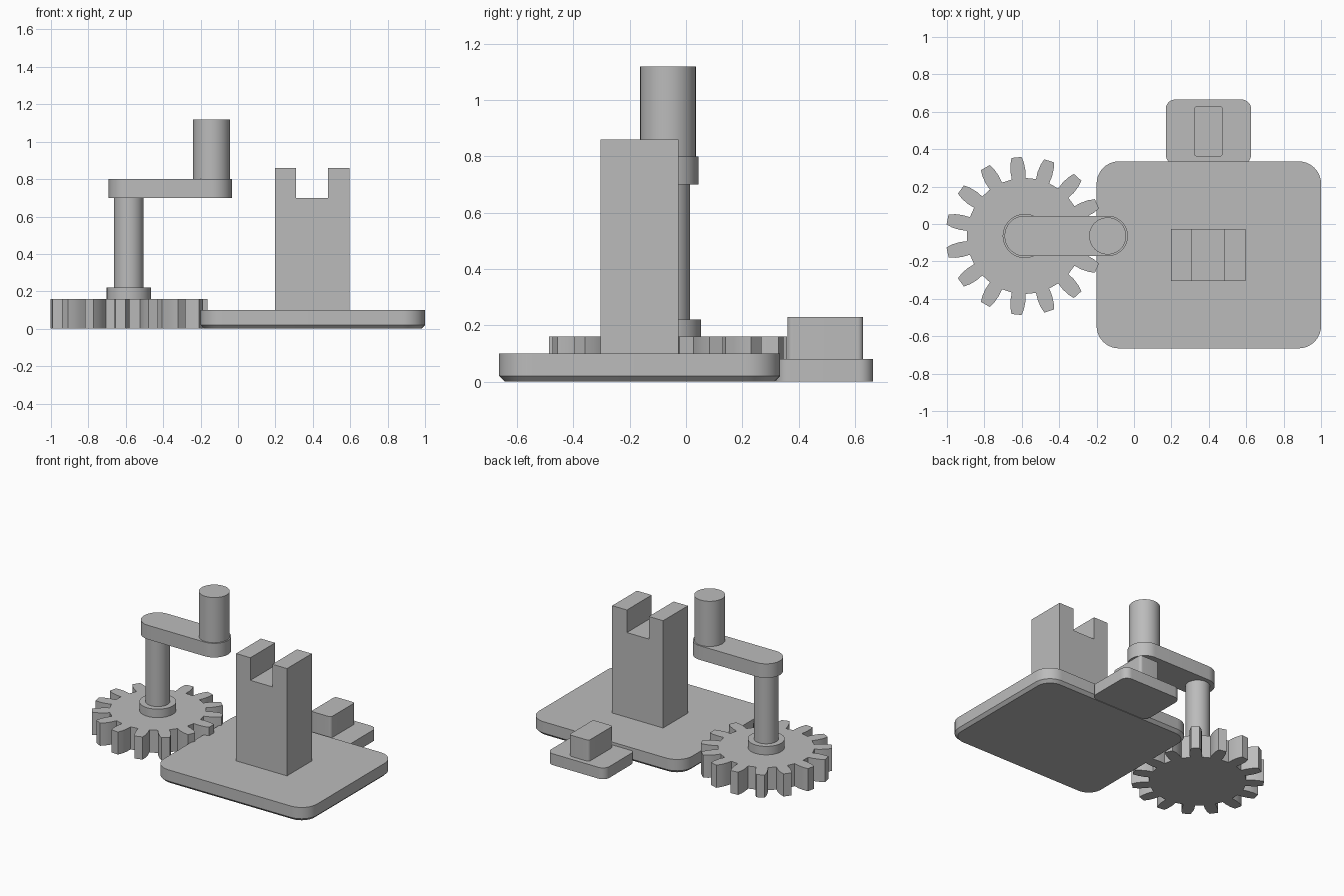
import bpy, bmesh, math

cube = bpy.data.objects.get("Cube")
if cube:
    bpy.data.objects.remove(cube, do_unlink=True)

grey = bpy.data.materials.new("plain grey")
grey.use_nodes = True
COLOUR = (0.5, 0.5, 0.5, 1)
grey.diffuse_color = COLOUR
grey.node_tree.nodes["Principled BSDF"].inputs["Base Color"].default_value = COLOUR


def rings_to_object(name, rings, smooth=True):
    """Skin a stack of equal-length point rings and cap both ends."""
    bm = bmesh.new()
    loops = [[bm.verts.new(p) for p in ring] for ring in rings]
    n = len(loops[0])
    for a, b in zip(loops, loops[1:]):
        for i in range(n):
            j = (i + 1) % n
            bm.faces.new((a[i], a[j], b[j], b[i]))
    bm.faces.new(loops[0][::-1])
    bm.faces.new(loops[-1])
    bmesh.ops.recalc_face_normals(bm, faces=bm.faces)
    mesh = bpy.data.meshes.new(name)
    bm.to_mesh(mesh)
    bm.free()
    mesh.materials.append(grey)
    obj = bpy.data.objects.new(name, mesh)
    bpy.context.collection.objects.link(obj)
    if smooth:
        bpy.ops.object.select_all(action="DESELECT")
        obj.select_set(True)
        bpy.context.view_layer.objects.active = obj
        bpy.ops.object.shade_smooth_by_angle(angle=math.radians(25))
    return obj


def prism(name, outline, z0, z1, smooth=True):
    return rings_to_object(name, [[(x, y, z) for x, y in outline] for z in (z0, z1)], smooth)


def circle(cx, cy, r, n=64):
    return [(cx + r * math.cos(math.tau * i / n), cy + r * math.sin(math.tau * i / n))
            for i in range(n)]


def rounded_rect(x0, x1, y0, y1, r, steps=10):
    pts = []
    corners = [(x1 - r, y1 - r), (x0 + r, y1 - r), (x0 + r, y0 + r), (x1 - r, y0 + r)]
    for q, (cx, cy) in enumerate(corners):
        for s in range(steps + 1):
            a = math.pi / 2 * (q + s / steps)
            pts.append((cx + r * math.cos(a), cy + r * math.sin(a)))
    return pts


# Base plate with a chamfered lower edge
CH = 0.02
top = rounded_rect(-0.2, 1.0, -0.665, 0.335, 0.12)
bottom = rounded_rect(-0.2 + CH, 1.0 - CH, -0.665 + CH, 0.335 - CH, 0.12 - CH)
rings_to_object("base_plate", [[(x, y, z) for x, y in ring]
                               for ring, z in ((bottom, 0), (top, CH), (top, 0.1))])

# Slotted tower: U-shaped front profile pushed through in y
X0, X1, S0, S1, FLOOR, TOP = 0.198, 0.597, 0.31, 0.482, 0.70, 0.86
profile = [(X0, 0.1), (X1, 0.1), (X1, TOP), (S1, TOP),
           (S1, FLOOR), (S0, FLOOR), (S0, TOP), (X0, TOP)]
rings_to_object("slotted_tower", [[(x, y, z) for x, z in profile]
                                  for y in (-0.304, -0.027)], smooth=False)

# Rear tab and its block
prism("rear_tab", rounded_rect(0.17, 0.626, 0.32, 0.665, 0.05), 0, 0.08)
prism("rear_block", rounded_rect(0.32, 0.476, 0.36, 0.63, 0.02), 0.08, 0.23)

# Gear: each tooth is a mirrored flank of (radius, half angle)
GX, GY, TEETH = -0.584, -0.064, 15
flank = [(0.31, 0.12), (0.35, 0.115), (0.39, 0.094), (0.423, 0.064)]
tooth = [(r, -a) for r, a in flank] + [(r, a) for r, a in reversed(flank)]
outline = []
for t in range(TEETH):
    mid = math.tau * t / TEETH
    outline += [(GX + r * math.cos(mid + a), GY + r * math.sin(mid + a)) for r, a in tooth]
prism("gear", outline, 0, 0.16)

# Hub and shaft on the gear axis
prism("gear_hub", circle(GX, GY, 0.118), 0.16, 0.22)
prism("shaft", circle(GX, GY, 0.079), 0.22, 0.70)

# Crank arm and handle
HX, ARM_R = -0.141, 0.108
prism("crank_arm", rounded_rect(GX - ARM_R, HX + ARM_R, GY - ARM_R, GY + ARM_R,
                                ARM_R - 0.0005, 18), 0.70, 0.80)
prism("crank_handle", circle(HX, GY, 0.099), 0.80, 1.12)
